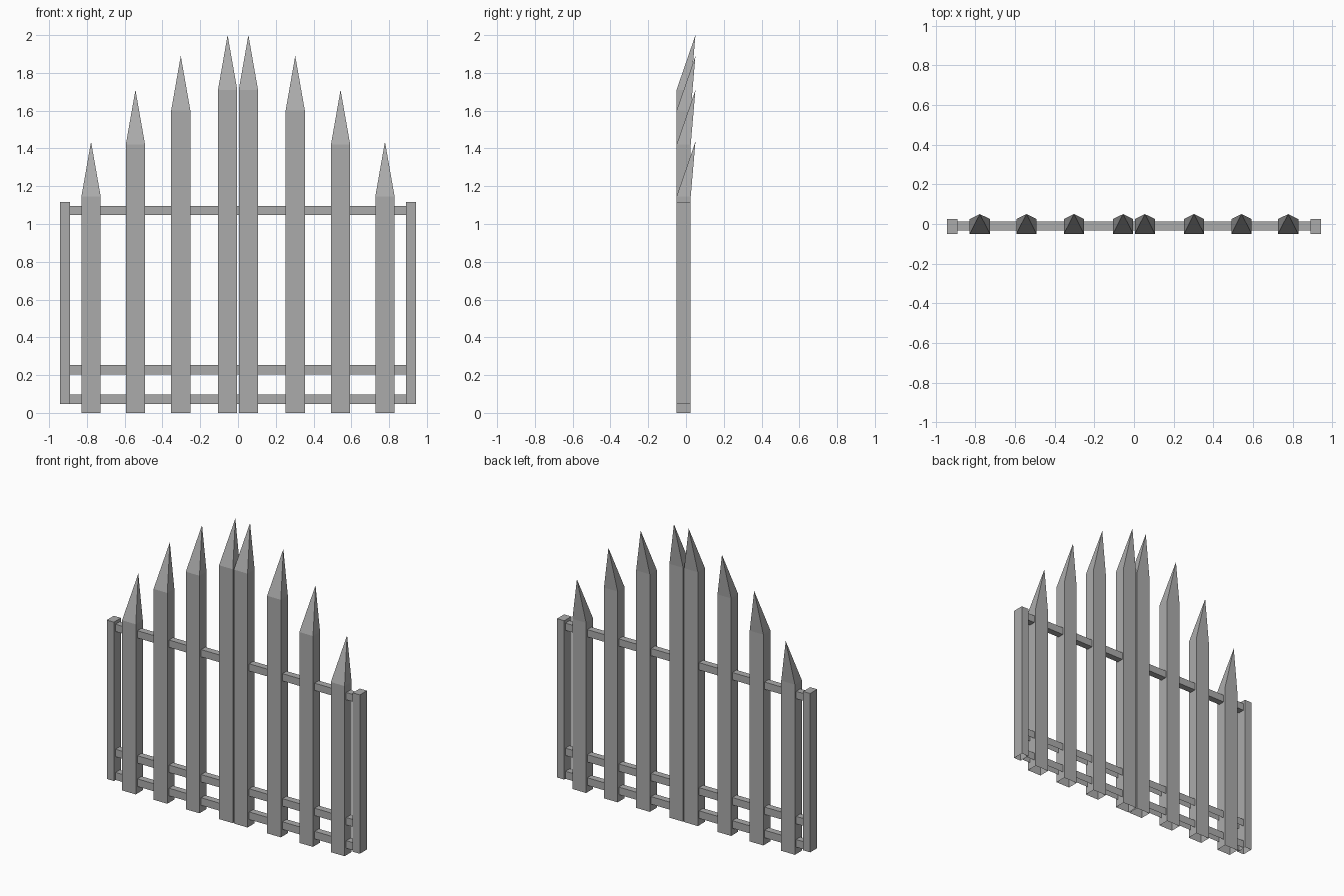
import bpy
import bmesh

cube = bpy.data.objects.get("Cube")
if cube:
    bpy.data.objects.remove(cube, do_unlink=True)

grey = bpy.data.materials.new("weathered_grey")
grey.use_nodes = True
colour = (0.41, 0.41, 0.41, 1)
grey.diffuse_color = colour
grey.node_tree.nodes["Principled BSDF"].inputs["Base Color"].default_value = colour


def bar(name, x, y, z, tip=None, open_bottom=True):
    """Box between (min, max) pairs; tip=(x, y, z) replaces its top with a spike."""
    bm = bmesh.new()
    corners = [(x[0], y[0]), (x[1], y[0]), (x[1], y[1]), (x[0], y[1])]
    low = [bm.verts.new((px, py, z[0])) for px, py in corners]
    high = [bm.verts.new((px, py, z[1])) for px, py in corners]
    point = bm.verts.new(tip) if tip else None
    for i in range(4):
        j = (i + 1) % 4
        bm.faces.new((low[i], low[j], high[j], high[i]))
        if point:
            bm.faces.new((high[i], high[j], point))
    if not point:
        bm.faces.new(high)
    if not open_bottom:
        bm.faces.new(low[::-1])
    mesh = bpy.data.meshes.new(name)
    bm.to_mesh(mesh)
    bm.free()
    mesh.materials.append(grey)
    obj = bpy.data.objects.new(name, mesh)
    bpy.context.collection.objects.link(obj)


DEPTH = (-0.05, 0.025)
RAIL_DEPTH = (-0.032, 0.012)
HALF = 0.051
SPIKE = 0.29

for side, s in (("left", 1), ("right", -1)):
    # Pickets, rising toward the middle, with points leaning back
    for n, (cx, top) in enumerate([(0.055, 2.0), (0.303, 1.89), (0.543, 1.71), (0.778, 1.436)]):
        c = s * cx
        bar(f"picket_{side}_{n + 1}", (c - HALF, c + HALF), DEPTH,
            (0, top - SPIKE), tip=(c, 0.05, top))
    # End post
    bar(f"end_post_{side}", sorted((s * 0.89, s * 0.943)), DEPTH, (0.047, 1.117))

# Horizontal rails
for name, z, is_open in (("bottom_rail", (0.047, 0.098), True),
                         ("lower_rail", (0.204, 0.254), True),
                         ("top_rail", (1.047, 1.096), False)):
    bar(name, (-0.895, 0.895), RAIL_DEPTH, z, open_bottom=is_open)
